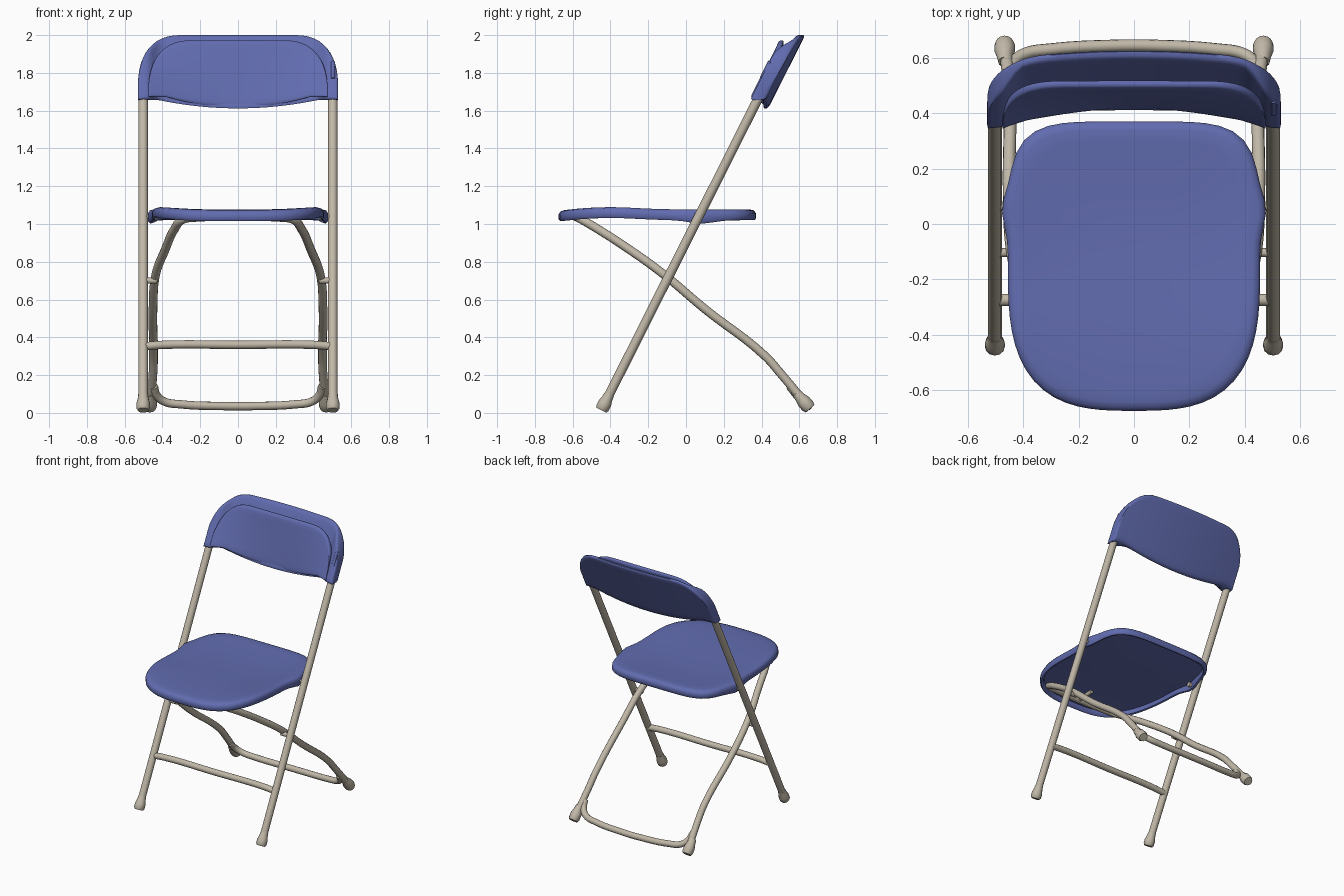
import bpy, bmesh, math
from mathutils import Vector

cube = bpy.data.objects.get("Cube")
if cube:
    bpy.data.objects.remove(cube, do_unlink=True)


def material(name, rgb):
    m = bpy.data.materials.new(name)
    m.use_nodes = True
    m.diffuse_color = (*rgb, 1)
    m.node_tree.nodes["Principled BSDF"].inputs["Base Color"].default_value = (*rgb, 1)
    return m


BLUE = material("blue plastic", (0.12, 0.15, 0.43))
BEIGE = material("beige metal", (0.53, 0.48, 0.39))


def select(ob):
    bpy.ops.object.select_all(action='DESELECT')
    ob.select_set(True)
    bpy.context.view_layer.objects.active = ob


def tube(name, points, radii, kind='BEZIER', closed=False, mat=BEIGE):
    """Round tube through points; radii is one number or one per point."""
    curve = bpy.data.curves.new(name, 'CURVE')
    curve.dimensions = '3D'
    curve.bevel_depth = 1
    curve.bevel_resolution = 4
    curve.use_fill_caps = True
    curve.resolution_u = 6
    spline = curve.splines.new(kind)
    knots = spline.bezier_points if kind == 'BEZIER' else spline.points
    knots.add(len(points) - 1)
    for i, (k, p) in enumerate(zip(knots, points)):
        k.radius = radii[i] if isinstance(radii, list) else radii
        if kind == 'BEZIER':
            k.co = p
            k.handle_left_type = k.handle_right_type = 'AUTO'
        else:
            k.co = (*p, 1)
    spline.use_cyclic_u = closed
    ob = bpy.data.objects.new(name, curve)
    bpy.context.collection.objects.link(ob)
    curve.materials.append(mat)
    select(ob)
    bpy.ops.object.convert(target='MESH')
    bpy.ops.object.shade_smooth_by_angle(angle=math.radians(50))


def finish(name, bm, mat):
    bmesh.ops.remove_doubles(bm, verts=bm.verts, dist=0.0002)
    bmesh.ops.recalc_face_normals(bm, faces=bm.faces)
    me = bpy.data.meshes.new(name)
    bm.to_mesh(me)
    bm.free()
    me.materials.append(mat)
    ob = bpy.data.objects.new(name, me)
    bpy.context.collection.objects.link(ob)
    select(ob)
    bpy.ops.object.shade_smooth_by_angle(angle=math.radians(60))


def skin(bm, rows, cyclic=True):
    """Bridge consecutive rows of vertices with quads."""
    for a, b in zip(rows, rows[1:]):
        n = len(a)
        for i in range(n if cyclic else n - 1):
            j = (i + 1) % n
            bm.faces.new((a[i], a[j], b[j], b[i]))


def bump(v, centre, width):
    return math.exp(-((v - centre) / width) ** 2)


# Seat: a dished shell with a turned-down lip and a hollow underside
def seat_outline(a):
    c, s = math.cos(a), math.sin(a)
    n = 5 if s > 0 else 3
    k = (abs(c) ** n + abs(s) ** n) ** (-1 / n)
    x, y = 0.455 * c * k, 0.522 * s * k
    x += math.copysign(0.022, c) * bump(y - 0.152, 0.05, 0.08) * min(1, abs(c) * 2)
    return x, y


RINGS = [(0.3, -0.014), (0.6, -0.011), (0.85, -0.003), (0.94, 0), (0.98, -0.005),
         (1, -0.02), (1, -0.048), (0.985, -0.057), (0.96, -0.053), (0.95, -0.024),
         (0.6, -0.034), (0.3, -0.036)]
bm = bmesh.new()
rows = []
for scale, dz in RINGS:
    row = []
    for i in range(72):
        x, y = seat_outline(math.tau * i / 72)
        x, y = x * scale, y * scale - 0.152
        z = 1.077 + 0.012 * bump(y, -0.4, 0.2) - 0.008 * bump(y, -0.7, 0.1) + dz
        if dz < -0.04:
            z -= 0.018 * bump(y, 0.08, 0.09) * min(1, abs(x) / 0.4)
        row.append(bm.verts.new((x, y, z)))
    rows.append(row)
skin(bm, rows)
bm.faces.new(rows[0])
bm.faces.new(rows[-1])
finish("seat", bm, BLUE)


# Backrest: a wrapped rear shell and a pillowed front panel
def leg_y(z):
    return -0.435 + 0.503 * (z - 0.04)


def plate(name, half, top, low, rise, front, back):
    """Arched plate between two depth functions of (x fraction, height fraction)."""
    cols, steps = 40, [0, 0.02, 0.06, 0.15, 0.3, 0.45, 0.6, 0.75, 0.88, 0.95, 0.985, 1]
    bm = bmesh.new()
    faces = {'f': [], 'b': []}
    for r, t in enumerate(steps):
        line = {'f': [], 'b': []}
        for i in range(cols + 1):
            u = math.sin(math.pi * (i / cols - 0.5))
            x = half * u
            corner = max(0, abs(x) - half + 0.23) / 0.23
            hi = top - 0.28 + 0.28 * max(0, 1 - corner ** 2.4) ** 0.417
            lo = low + rise * min(1, abs(u) / 0.8) ** 2
            z = lo + (hi - lo) * t
            h = (z - low) / (top - low)
            f, b = front(u, h), back(u, h)
            edge = 0.45 if r in (0, len(steps) - 1) or i in (0, cols) else 1
            if edge == 1 and (r in (1, len(steps) - 2) or i in (1, cols - 1)):
                edge = 0.82
            mid, d = (f + b) / 2, (b - f) / 2 * edge
            line['f'].append(bm.verts.new((x, leg_y(z) + mid - d, z)))
            line['b'].append(bm.verts.new((x, leg_y(z) + mid + d, z)))
        for k in line:
            faces[k].append(line[k])
    skin(bm, faces['f'], False)
    skin(bm, faces['b'], False)
    loops = []
    for g in (faces['f'], faces['b']):
        loops.append(g[0] + [r[-1] for r in g[1:]] + g[-1][-2::-1]
                     + [r[0] for r in g[-2:0:-1]])
    skin(bm, loops)
    finish(name, bm, BLUE)


def shell_back(u, h):
    return 0.04 + 0.04 * (1 - u * u)


def shell_front(u, h):
    wrap = min(1, max(0, (abs(u) - 0.78) / 0.12))
    return (shell_back(u, h) - 0.032) * (1 - wrap) - 0.038 * wrap


def panel_front(u, h):
    return -0.046 + 0.1 * (1 - h) * (1 - u * u)


plate("backrest_shell", 0.53, 2.0, 1.612, 0.045, shell_front, shell_back)
plate("backrest_panel", 0.475, 1.972, 1.618, 0.055, panel_front,
      lambda u, h: panel_front(u, h) + 0.03)

# Small raised clip on the left edge of the backrest
tube("backrest_clip", [(0.503, leg_y(z) - 0.036, z) for z in (1.77, 1.86)],
     0.01, 'POLY', mat=BLUE)

# Front legs run straight up into the backrest
for side, word in ((-1, "right"), (1, "left")):
    x = side * 0.502
    tube(f"front_leg_{word}", [(x, leg_y(z), z) for z in (0.04, 0.9, 1.78)], 0.025)
    tube(f"front_foot_{word}", [(x, leg_y(z), z) for z in (0.1, 0.075, 0.05, 0.025, 0.014)],
         [0.026, 0.029, 0.036, 0.036, 0.029], 'POLY')

    # Rear feet follow the splayed leg ends
    tip, up = Vector((side * 0.467, 0.657, 0.022)), Vector((-side * 0.02, -0.66, 0.75))
    tube(f"rear_foot_{word}", [tip + up * d for d in (0.11, 0.08, 0.05, 0.018, 0)],
         [0.025, 0.029, 0.037, 0.037, 0.03], 'POLY')

    # Pivots between legs and seat
    for part, y, z in (("seat", leg_y(1.035), 1.035), ("leg", leg_y(0.7), 0.7)):
        tube(f"{part}_pivot_{word}", [(side * 0.43, y, z), (side * 0.515, y, z)],
             0.016, 'POLY')

# Rear legs: one bent tube passing under the seat front
half_path = [(0.22, -0.575, 1.035), (0.29, -0.555, 1.025), (0.335, -0.47, 0.975),
             (0.385, -0.3, 0.865), (0.435, -0.12, 0.735), (0.45, 0.1, 0.55),
             (0.447, 0.42, 0.3), (0.45, 0.5, 0.21), (0.465, 0.635, 0.047)]
tube("rear_legs", [(-x, y, z) for x, y, z in reversed(half_path)] + half_path, 0.023)

# Bracket holding the rear leg tube under the seat
tube("seat_bracket", [(0, -0.59, 1.04), (0, -0.45, 1.045)], 0.014, 'POLY')

# Cross bars
tube("front_cross_bar", [(x, leg_y(0.36), 0.352 if abs(x) > 0.45 else 0.36)
                         for x in (-0.5, -0.4, 0, 0.4, 0.5)], 0.022)
bar = [(0.08, 0.643, 0.036), (0.3, 0.63, 0.045), (0.39, 0.615, 0.06),
       (0.432, 0.585, 0.095), (0.445, 0.55, 0.14)]
tube("rear_cross_bar", [(-x, y, z) for x, y, z in reversed(bar)] + bar, 0.022)
